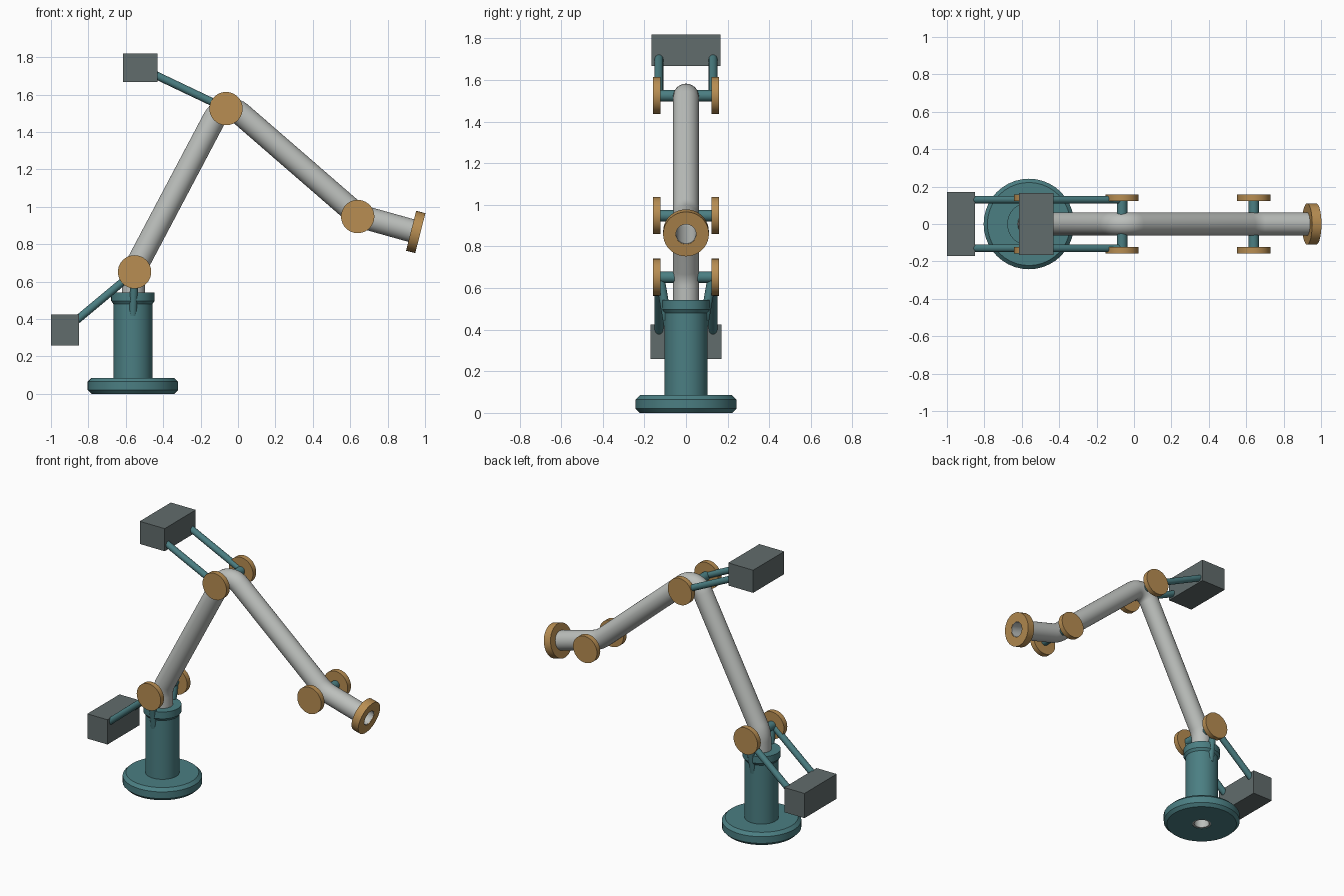
import bpy, bmesh
from math import pi, sin, cos, tan
from mathutils import Vector

if "Cube" in bpy.data.objects:
    bpy.data.objects.remove(bpy.data.objects["Cube"])


def material(name, rgb):
    m = bpy.data.materials.new(name)
    m.diffuse_color = (*rgb, 1)
    m.use_nodes = True
    m.node_tree.nodes["Principled BSDF"].inputs["Base Color"].default_value = m.diffuse_color
    return m


TEAL = material("teal", (0.07, 0.21, 0.225))
TAN = material("tan", (0.48, 0.27, 0.085))
DARK = material("dark_grey", (0.12, 0.15, 0.15))
PALE = material("pale_grey", (0.5, 0.52, 0.5))


def finish(bm, name, mat, smooth=True):
    bmesh.ops.recalc_face_normals(bm, faces=bm.faces)
    me = bpy.data.meshes.new(name)
    bm.to_mesh(me)
    bm.free()
    me.materials.append(mat)
    ob = bpy.data.objects.new(name, me)
    bpy.context.collection.objects.link(ob)
    if smooth:
        bpy.ops.object.select_all(action='DESELECT')
        ob.select_set(True)
        bpy.context.view_layer.objects.active = ob
        bpy.ops.object.shade_smooth_by_angle(angle=0.6)
    return ob


def rod(name, a, b, r, mat, sides=16):
    """Capped cylinder from point a to point b."""
    a, b = Vector(a), Vector(b)
    bm = bmesh.new()
    bmesh.ops.create_cone(bm, cap_ends=True, segments=sides, radius1=r,
                          radius2=r, depth=(b - a).length)
    ob = finish(bm, name, mat)
    ob.location = (a + b) / 2
    ob.rotation_euler = (b - a).to_track_quat('Z', 'Y').to_euler()
    return ob


def lathe(name, profile, mat, sides=40):
    """Closed (radius, height) profile turned around z."""
    bm = bmesh.new()
    rings = [[bm.verts.new((r * cos(2 * pi * i / sides), r * sin(2 * pi * i / sides), z))
              for i in range(sides)] for r, z in profile]
    for a, b in zip(rings, rings[1:] + rings[:1]):
        for i in range(sides):
            j = (i + 1) % sides
            bm.faces.new((a[i], a[j], b[j], b[i]))
    return finish(bm, name, mat)


def fillet(points, radii, steps=10):
    """Round the inner corners of a path in the xz plane."""
    pts = [Vector((x, 0, z)) for x, z in points]
    path = [(pts[0], (pts[1] - pts[0]).normalized())]
    for p, q, n, r in zip(pts, pts[1:], pts[2:], radii):
        d0, d1 = (q - p).normalized(), (n - q).normalized()
        turn = d0.angle(d1)
        side = (d1 - d0 * d0.dot(d1)).normalized()
        start = q - d0 * r * tan(turn / 2)
        for k in range(steps + 1):
            t = turn * k / steps
            path.append((start + d0 * r * sin(t) + side * r * (1 - cos(t)),
                         d0 * cos(t) + side * sin(t)))
    path.append((pts[-1], (pts[-1] - pts[-2]).normalized()))
    return path


def pipe(name, path, outer, inner, mat, sides=32):
    """Hollow tube with open ends swept along a path."""
    bm = bmesh.new()
    y = Vector((0, 1, 0))

    def ring(p, d, r):
        n = d.cross(y)
        return [bm.verts.new(p + (n * cos(2 * pi * i / sides) + y * sin(2 * pi * i / sides)) * r)
                for i in range(sides)]
    rings = [ring(p, d, outer) for p, d in path]
    rings += [ring(p, d, inner) for p, d in reversed(path)]
    for a, b in zip(rings, rings[1:] + rings[:1]):
        for i in range(sides):
            j = (i + 1) % sides
            bm.faces.new((a[i], a[j], b[j], b[i]))
    return finish(bm, name, mat)


def box(name, centre, size, mat):
    bm = bmesh.new()
    bmesh.ops.create_cube(bm, size=1)
    for v in bm.verts:
        v.co = Vector([c * s for c, s in zip(v.co, size)])
    ob = finish(bm, name, mat, smooth=False)
    ob.location = centre
    return ob


# pedestal: foot, column and collar in one turned piece
BX = -0.562
pedestal = lathe("pedestal", [(0.06, 0), (0.222, 0), (0.242, 0.02), (0.242, 0.065),
                              (0.222, 0.085), (0.104, 0.085), (0.104, 0.48),
                              (0.116, 0.497), (0.116, 0.543), (0.06, 0.543)], TEAL)
pedestal.location.x = BX

# hollow arm running from the foot to the tool flange
tip = Vector((0.972, 0, 0.86))
joints = {"shoulder": (-0.553, 0.652), "elbow": (-0.064, 1.525), "wrist": (0.64, 0.948)}
corners = [(BX, 0.003), (-0.558, 0.655), (-0.073, 1.573), (0.643, 0.952), (tip.x, tip.z)]
pipe("arm_tube", fillet(corners, (0.18, 0.09, 0.2)), 0.062, 0.048, PALE)

# tool flange
flange = lathe("tool_flange", [(0.05, -0.048), (0.11, -0.048), (0.11, 0.003), (0.05, 0.003)], TAN)
flange.location = tip
flange.rotation_euler.y = pi / 2 + 0.25

# joint axles with a disc on each end
for name, (x, z) in joints.items():
    rod(name + "_axle", (x, -0.13, z), (x, 0.13, z), 0.028, TEAL, 20)
    for s in (-1, 1):
        rod(name + "_disc", (x, s * 0.123, z), (x, s * 0.158, z), 0.089, TAN, 40)

# counterweights on paired rods
weights = {"shoulder": ((-0.925, 0, 0.342), (0.15, 0.342, 0.166)),
           "elbow": ((-0.522, 0, 1.743), (0.185, 0.33, 0.152))}
for name, (c, size) in weights.items():
    box(name + "_counterweight", c, size, DARK)
    x, z = joints[name]
    for s in (-1, 1):
        rod(name + "_weight_rod", (x, s * 0.13, z), (c[0], s * 0.13, c[2]), 0.021, TEAL)

# struts holding the shoulder axle to the column
for s in (-1, 1):
    rod("shoulder_strut", (joints["shoulder"][0], s * 0.125, 0.65), (BX, s * 0.085, 0.42), 0.022, TEAL)
